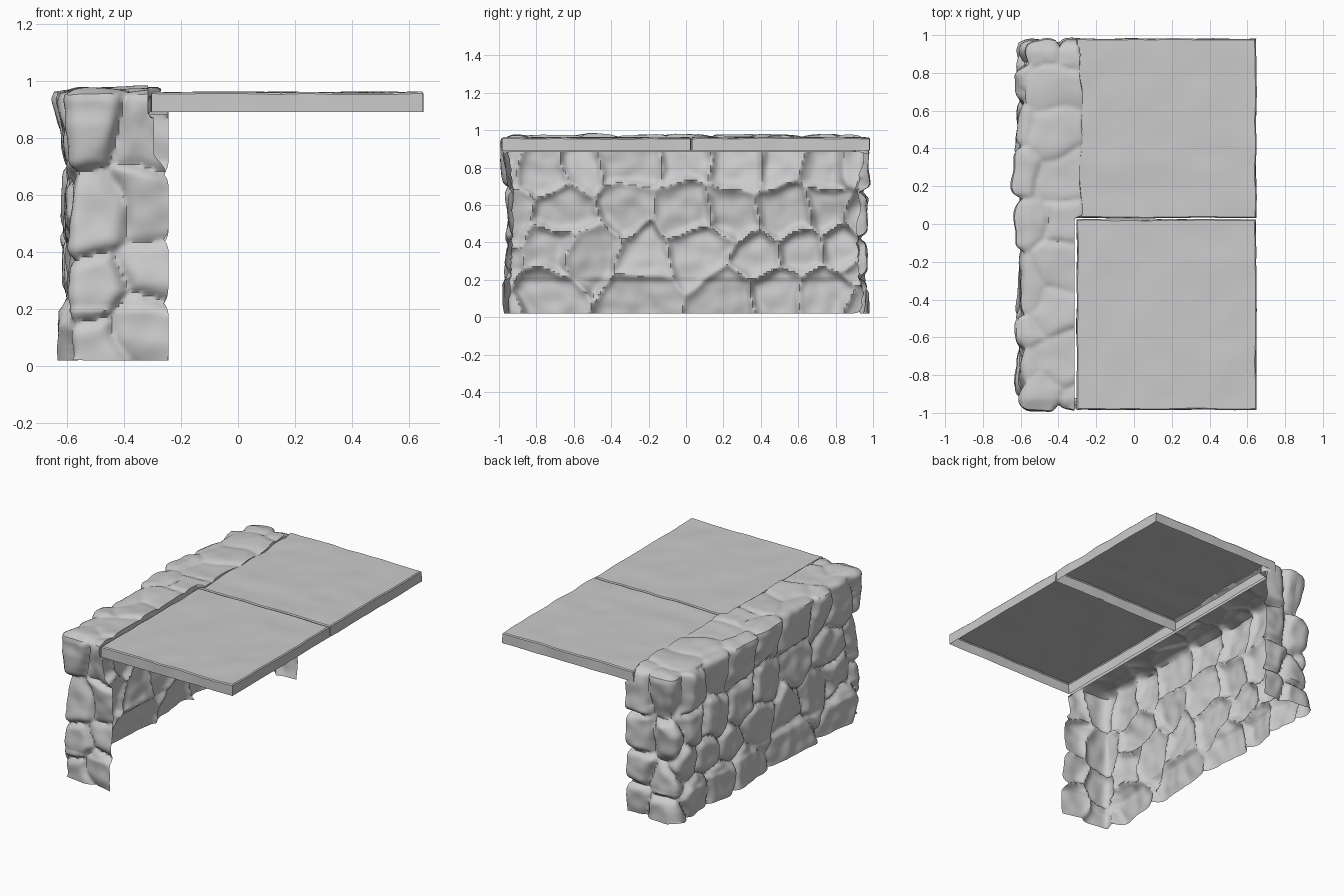
import bpy, bmesh, math, random
from mathutils import Vector, noise

cube = bpy.data.objects.get("Cube")
if cube:
    bpy.data.objects.remove(cube)
random.seed(4)

stone = bpy.data.materials.new("grey stone")
stone.use_nodes = True
stone.diffuse_color = (0.6, 0.6, 0.6, 1)
stone.node_tree.nodes["Principled BSDF"].inputs["Base Color"].default_value = (0.6, 0.6, 0.6, 1)


def finish(name, bm, angle):
    mesh = bpy.data.meshes.new(name)
    bm.to_mesh(mesh)
    bm.free()
    obj = bpy.data.objects.new(name, mesh)
    bpy.context.collection.objects.link(obj)
    mesh.materials.append(stone)
    bpy.ops.object.select_all(action='DESELECT')
    obj.select_set(True)
    bpy.context.view_layer.objects.active = obj
    bpy.ops.object.shade_smooth_by_angle(angle=math.radians(angle))


def panel(bm, corner, u, v, step=0.0125):
    """Flat grid of quads spanned by u and v."""
    corner, u, v = Vector(corner), Vector(u), Vector(v)
    nu, nv = (max(2, round(e.length / step)) for e in (u, v))
    rows = [[bm.verts.new(corner + u * i / nu + v * j / nv) for j in range(nv + 1)]
            for i in range(nu + 1)]
    for a, b in zip(rows, rows[1:]):
        for j in range(nv):
            bm.faces.new((a[j], b[j], b[j + 1], a[j + 1]))


def relax(bm, times):
    inner = [v for v in bm.verts if not v.is_boundary]
    for _ in range(times):
        bmesh.ops.smooth_vert(bm, verts=inner, factor=0.5,
                              use_axis_x=True, use_axis_y=True, use_axis_z=True)


# Stone centres: courses on the long face, both ends and the coping
LEFT, RIGHT, FRONT, BACK, BASE, TOP = -0.578, -0.255, -0.945, 0.932, 0.02, 0.957
seeds = []


def add_seed(x, y, z, wobble=0.025):
    shift = Vector([random.uniform(-wobble, wobble) for _ in range(3)])
    tilt = Vector([random.uniform(-0.15, 0.15) for _ in range(3)])
    seeds.append((Vector((x, y, z)) + shift, tilt, random.uniform(-0.012, 0.016)))


courses = {
    0.12: (-0.75, -0.28, 0.2, 0.5, 0.78),
    0.35: (-0.74, -0.5, -0.22, 0.1, 0.38, 0.6, 0.82),
    0.57: (-0.68, -0.32, 0, 0.26, 0.5, 0.76),
    0.82: (-0.76, -0.55, -0.33, 0, 0.28, 0.5, 0.72),
}
for z, ys in courses.items():
    for y in ys:
        add_seed(LEFT, y, z)
for y in (FRONT, BACK):
    for z in (0.08, 0.27, 0.5, 0.84):
        add_seed(LEFT + 0.09, y, z)
    for z in (0.13, 0.35, 0.54, 0.83):
        add_seed(RIGHT - 0.07, y, z)
for i in range(7):
    add_seed(-0.4, -0.75 + i * 0.25, TOP, 0.06)

# Stone wall: open shell of long face, two ends, coping and inner lip
bm = bmesh.new()
w, l, h = RIGHT - LEFT, BACK - FRONT, TOP - BASE
panel(bm, (LEFT, BACK, BASE), (0, -l, 0), (0, 0, h))
panel(bm, (LEFT, FRONT, BASE), (w, 0, 0), (0, 0, h))
panel(bm, (RIGHT, BACK, BASE), (-w, 0, 0), (0, 0, h))
panel(bm, (LEFT, FRONT, TOP), (w, 0, 0), (0, l, 0))
panel(bm, (RIGHT, FRONT, TOP - 0.075), (0, l, 0), (0, 0, 0.075))
bmesh.ops.remove_doubles(bm, verts=bm.verts, dist=0.004)
bmesh.ops.recalc_face_normals(bm, faces=bm.faces)
relax(bm, 6)
bm.normal_update()

moved = []
for v in bm.verts:
    p, n = v.co.copy(), v.normal.copy()
    q = p + noise.noise_vector(p * 5) * 0.05
    near = sorted(((q - s[0]).length, i) for i, s in enumerate(seeds))[:2]
    centre, tilt, bulge = seeds[near[0][1]]
    gap = min((near[1][0] - near[0][0]) / 0.1, 1)
    size = math.sqrt(gap * (2 - gap))
    out = -0.03 + size * (0.05 + bulge + tilt.dot(p - centre))
    out += noise.noise(p * 12) * 0.012
    # Heavier stones at the head and the foot
    side = abs(n.z) < 0.5
    out += 0.022 * max(0, (p.z - 0.7) / 0.25) * side + 0.012 * (p.z < 0.2)
    if not side:
        out = out * 0.3 + 0.01 + 0.008 * noise.noise(p * 4)
    if n.x > 0.3:
        out = 0
    p += n * out
    # End stones swell towards the open side; the front head stone is narrower
    if abs(p.y) > 0.85 and p.x > -0.4 and side:
        p.x += (p.x + 0.4) / 0.15 * 0.025 * (size - 0.5)
        if p.y < 0 and p.z > 0.68:
            p.x -= (p.x + 0.4) / 0.15 * 0.05 * min(1, (p.z - 0.68) / 0.06)
    # The back corner is set in
    if p.y > 0.8 and p.x < -0.5 and p.z > 0.6:
        p.x += 0.03 * min(1, (p.y - 0.8) / 0.06) * min(1, (p.z - 0.6) / 0.1)
    # The coping stops at the front slab and laps over the back one
    if p.z > 0.87 and p.y < 0.9:
        lap = -0.275 + 0.03 * noise.noise(p * 6)
        p.x = min(p.x, lap if p.y > 0.04 and p.z > 0.945 else -0.315)
    elif p.x > -0.29 and p.z > 0.93:
        p.z = 0.93
    moved.append(p)
for v, p in zip(bm.verts, moved):
    v.co = p
relax(bm, 1)
finish("stone_wall", bm, 50)


# Two roof slabs, hollow below, with worn tops and edges
def slab(name, y0, y1):
    bm = bmesh.new()
    bmesh.ops.create_cube(bm, size=1)
    for v in bm.verts:
        v.co = Vector((0.172 + v.co.x * 0.95, (y0 + y1) / 2 + v.co.y * (y1 - y0),
                       0.9245 + v.co.z * 0.069))
    bmesh.ops.bevel(bm, geom=[e for e in bm.edges if all(v.co.z > 0.9 for v in e.verts)],
                    offset=0.006, segments=1, affect='EDGES')
    bottom = [f for f in bm.faces if f.calc_center_median().z < 0.9]
    bmesh.ops.delete(bm, geom=bottom, context='FACES')
    bmesh.ops.subdivide_edges(bm, edges=[e for e in bm.edges if e.calc_length() > 0.5],
                              cuts=24, use_grid_fill=True)
    for v in bm.verts:
        n = noise.noise_vector(v.co * 7)
        v.co.x += n.x * 0.006
        v.co.y += n.y * 0.005
        if v.co.z > 0.9:
            v.co.z += n.z * 0.006
    finish(name, bm, 35)


slab("front_slab", -0.983, 0.025)
slab("back_slab", 0.032, 0.982)
